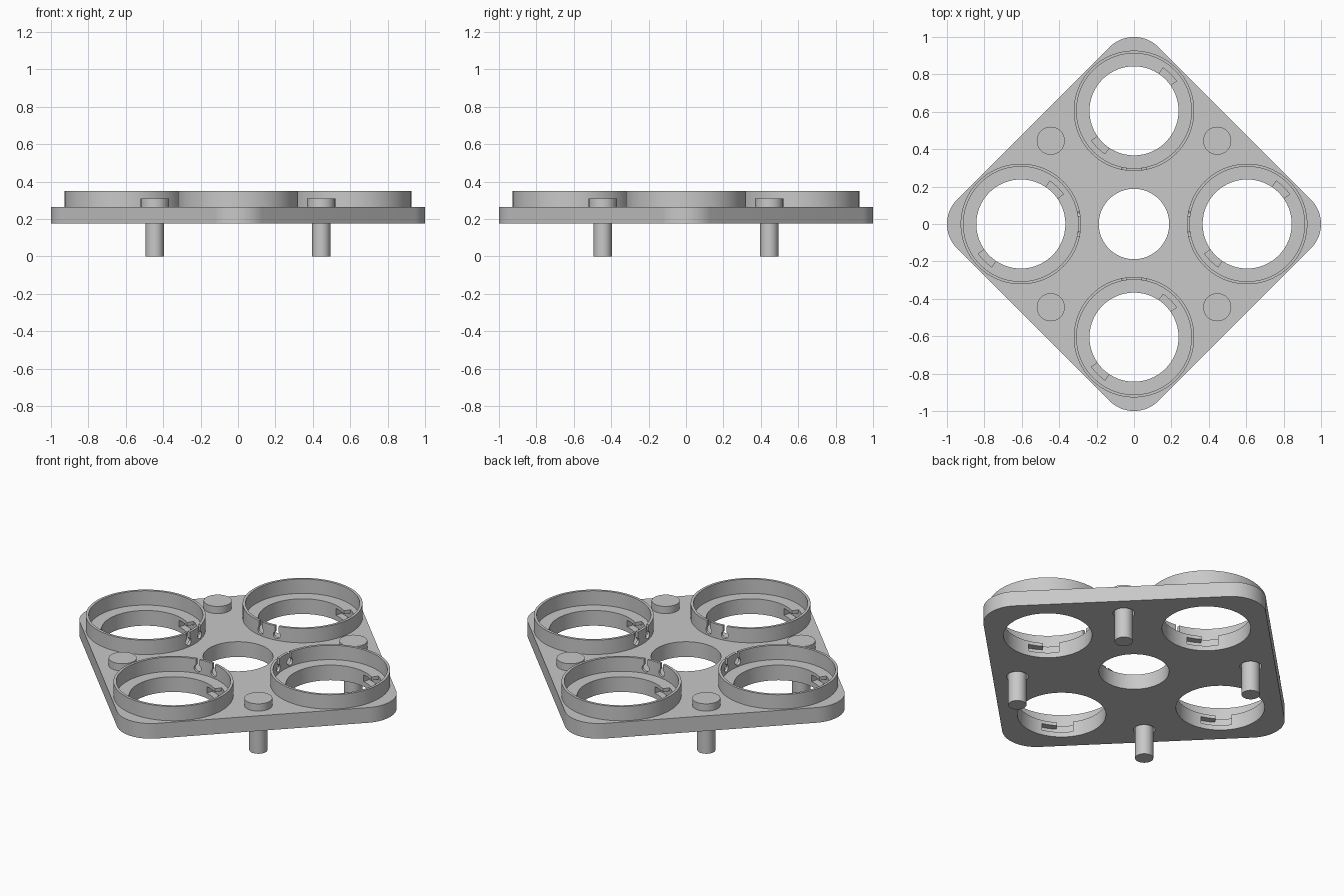
import bpy, bmesh
from math import sin, cos, pi, radians
from mathutils import Matrix, Vector

cube = bpy.data.objects.get("Cube")
if cube:
    bpy.data.objects.remove(cube, do_unlink=True)

grey = bpy.data.materials.new("light grey")
grey.use_nodes = True
COLOR = (0.58, 0.58, 0.58, 1)
grey.diffuse_color = COLOR
grey.node_tree.nodes["Principled BSDF"].inputs["Base Color"].default_value = COLOR

BOTTOM, DECK, RIM = 0.175, 0.265, 0.35
RING_X, PEG_X = 0.605, 0.445


def arc(r, a0, a1, n, cx=0, cy=0):
    """Points along an arc, angles in degrees."""
    angles = [radians(a0 + (a1 - a0) * i / n) for i in range(n + 1)]
    return [(cx + r * cos(a), cy + r * sin(a)) for a in angles]


def circle(r, cx=0, cy=0, n=96):
    return arc(r, 0, 360, n, cx, cy)[:-1]


def prism(name, outline, z0, z1, matrix=Matrix()):
    """Extrude a closed outline from z0 to z1."""
    bm = bmesh.new()
    face = bm.faces.new([bm.verts.new((x, y, z0)) for x, y in outline])
    top = bmesh.ops.extrude_face_region(bm, geom=[face])["geom"]
    bmesh.ops.translate(bm, vec=(0, 0, z1 - z0),
                        verts=[v for v in top if isinstance(v, bmesh.types.BMVert)])
    bmesh.ops.recalc_face_normals(bm, faces=bm.faces)
    bm.transform(matrix)
    mesh = bpy.data.meshes.new(name)
    bm.to_mesh(mesh)
    bm.free()
    mesh.materials.append(grey)
    obj = bpy.data.objects.new(name, mesh)
    bpy.context.collection.objects.link(obj)
    return obj


def combine(obj, others, operation="DIFFERENCE"):
    """Apply booleans and discard the helper solids."""
    for other in others:
        mod = obj.modifiers.new("boolean", "BOOLEAN")
        mod.operation, mod.solver, mod.object = operation, "EXACT", other
    bpy.context.view_layer.update()
    graph = bpy.context.evaluated_depsgraph_get()
    mesh = bpy.data.meshes.new_from_object(obj.evaluated_get(graph))
    obj.modifiers.clear()
    obj.data = mesh
    for other in others:
        bpy.data.objects.remove(other, do_unlink=True)


ring_centres = [(RING_X * cos(a), RING_X * sin(a)) for a in (0, pi / 2, pi, 3 * pi / 2)]
peg_centres = [(x, y) for x in (-PEG_X, PEG_X) for y in (-PEG_X, PEG_X)]

# Diamond plate with rounded corners
R = 0.185
outline = []
for k in range(4):
    a = k * 90
    outline += arc(R, a - 45, a + 45, 16, (1 - R) * cos(radians(a)), (1 - R) * sin(radians(a)))
plate = prism("base_plate", outline, BOTTOM, DECK)

# Through holes for the centre, rings and pegs
cutters = [prism("cutter", circle(0.188), 0.1, 0.4)]
cutters += [prism("cutter", circle(0.238, *c), 0.1, 0.4) for c in ring_centres]
cutters += [prism("cutter", circle(0.058, *c, 48), 0.1, 0.4) for c in peg_centres]

# Bayonet slots: an open entry and a covered side channel
for cx, cy in ring_centres:
    for a in (35, 215):
        for a0, a1, top in ((a, a + 21, 0.3), (a + 12, a + 41, 0.245)):
            sector = arc(0.277, a0, a1, 8, cx, cy) + arc(0.2, a1, a0, 8, cx, cy)
            cutters.append(prism("cutter", sector, 0.205, top))
combine(plate, cutters)

# Raised rings, each with two keyhole notches facing the centre
keyhole = arc(0.021, 120, 420, 20, 0, 0.296) + [(0.0105, 0.4), (-0.0105, 0.4)]
rings = []
for k, (cx, cy) in enumerate(ring_centres):
    ring = prism("ring_%d" % (k + 1), circle(0.322, cx, cy), DECK, RIM)
    tools = [prism("cutter", circle(0.307, cx, cy), 0.2, 0.4)]
    turn = Matrix.Rotation(k * pi / 2, 4, "Z")
    upright = Matrix(((0, 0, 1, 0), (1, 0, 0, 0), (0, 1, 0, 0), (0, 0, 0, 1)))
    for side in (-0.053, 0.053):
        place = turn @ Matrix.Translation(Vector((0, side, 0))) @ upright
        tools.append(prism("cutter", keyhole, 0.25, 0.34, place))
    combine(ring, tools)
    rings.append(ring)

# Pegs with wide flat heads
pegs = []
for k, c in enumerate(peg_centres):
    pegs.append(prism("peg_shaft_%d" % (k + 1), circle(0.049, *c, 48), 0, DECK))
    pegs.append(prism("peg_head_%d" % (k + 1), circle(0.075, *c, 64), DECK, 0.308))

# Smooth round walls, keep edges crisp
bpy.ops.object.select_all(action="DESELECT")
for obj in [plate] + rings + pegs:
    obj.select_set(True)
bpy.context.view_layer.objects.active = plate
bpy.ops.object.shade_smooth_by_angle(angle=radians(30))
